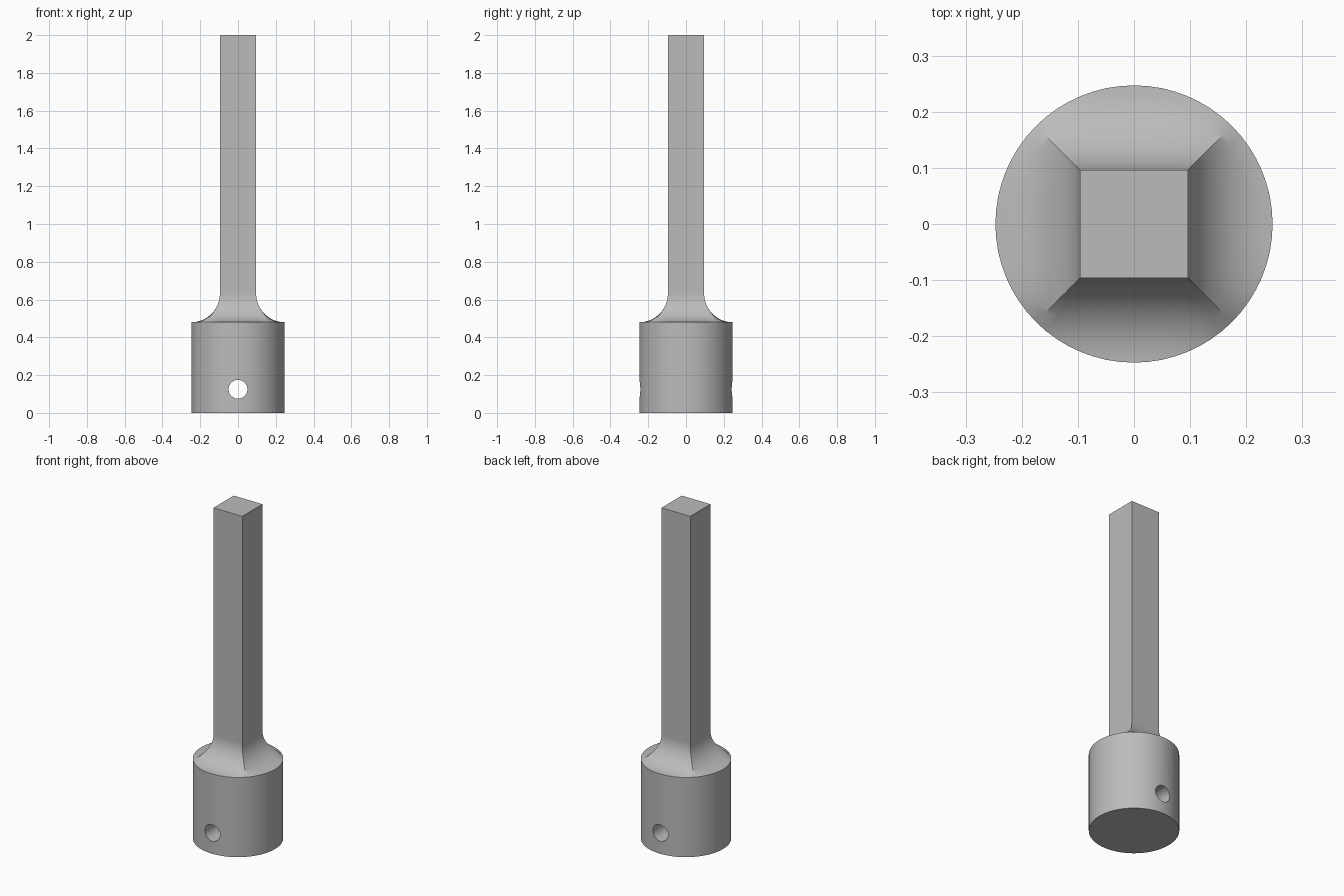
import bpy, bmesh, math

if "Cube" in bpy.data.objects:
    bpy.data.objects.remove(bpy.data.objects["Cube"])

SEG = 64            # points round each ring (a multiple of 8 puts points on the corners)
HALF = 0.096        # half width of the square shank
RAD = 0.247         # socket radius
RIM = 0.48          # height of the socket
FIL = RAD - HALF    # fillet radius
TOP = 2.0
STEPS = 16

steel = bpy.data.materials.new("grey steel")
steel.use_nodes = True
grey = (0.5, 0.5, 0.5, 1)
steel.diffuse_color = grey
steel.node_tree.nodes["Principled BSDF"].inputs["Base Color"].default_value = grey

angles = [2 * math.pi * i / SEG for i in range(SEG)]


def stretch(a):
    """Distance from centre to the unit square in direction a."""
    return 1 / max(abs(math.cos(a)), abs(math.sin(a)))


def fillet_point(a, phi):
    """Radius and height on the mitred fillet, settling onto the round rim."""
    k = stretch(a)
    u = 1 - math.cos(phi)
    rho = HALF * k + (RAD - HALF * k) * u

    def height(r):
        d = max(RAD - r / k, 0)
        return RIM + FIL - math.sqrt(max(FIL * FIL - d * d, 0))

    return rho, height(rho) - (height(RAD) - RIM) * u ** 3


# Rings from the base up to the tip
rings = [[(RAD, 0.0) for a in angles]]
for i in range(STEPS, -1, -1):
    phi = math.pi / 2 * i / STEPS
    rings.append([fillet_point(a, phi) for a in angles])
for z in (RIM + FIL + 0.01, TOP):
    rings.append([(HALF * stretch(a), z) for a in angles])

# Socket, fillet and shank as one loft
bm = bmesh.new()
loops = [[bm.verts.new((r * math.cos(a), r * math.sin(a), z))
          for a, (r, z) in zip(angles, ring)] for ring in rings]
for low, high in zip(loops, loops[1:]):
    for i in range(SEG):
        j = (i + 1) % SEG
        bm.faces.new((low[i], low[j], high[j], high[i]))
bm.faces.new(loops[0][::-1])
bm.faces.new(loops[-1])
bmesh.ops.recalc_face_normals(bm, faces=bm.faces[:])
mesh = bpy.data.meshes.new("square_drive_shank")
bm.to_mesh(mesh)
bm.free()
mesh.materials.append(steel)
body = bpy.data.objects.new("square_drive_shank", mesh)
bpy.context.collection.objects.link(body)

# Cross pin hole, front to back
bpy.ops.mesh.primitive_cylinder_add(vertices=32, radius=0.05, depth=1,
                                    location=(0, 0, 0.125),
                                    rotation=(math.pi / 2, 0, 0))
cutter = bpy.context.object
cutter.name = "pin_hole_cutter"
cutter.hide_render = True
cutter.data.materials.append(steel)

bpy.ops.object.select_all(action="DESELECT")
body.select_set(True)
bpy.context.view_layer.objects.active = body
cut = body.modifiers.new("pin_hole", "BOOLEAN")
cut.operation = "DIFFERENCE"
cut.solver = "EXACT"
cut.object = cutter
bpy.ops.object.modifier_apply(modifier=cut.name)
bpy.data.objects.remove(cutter)

bpy.ops.object.shade_smooth_by_angle(angle=math.radians(25))
